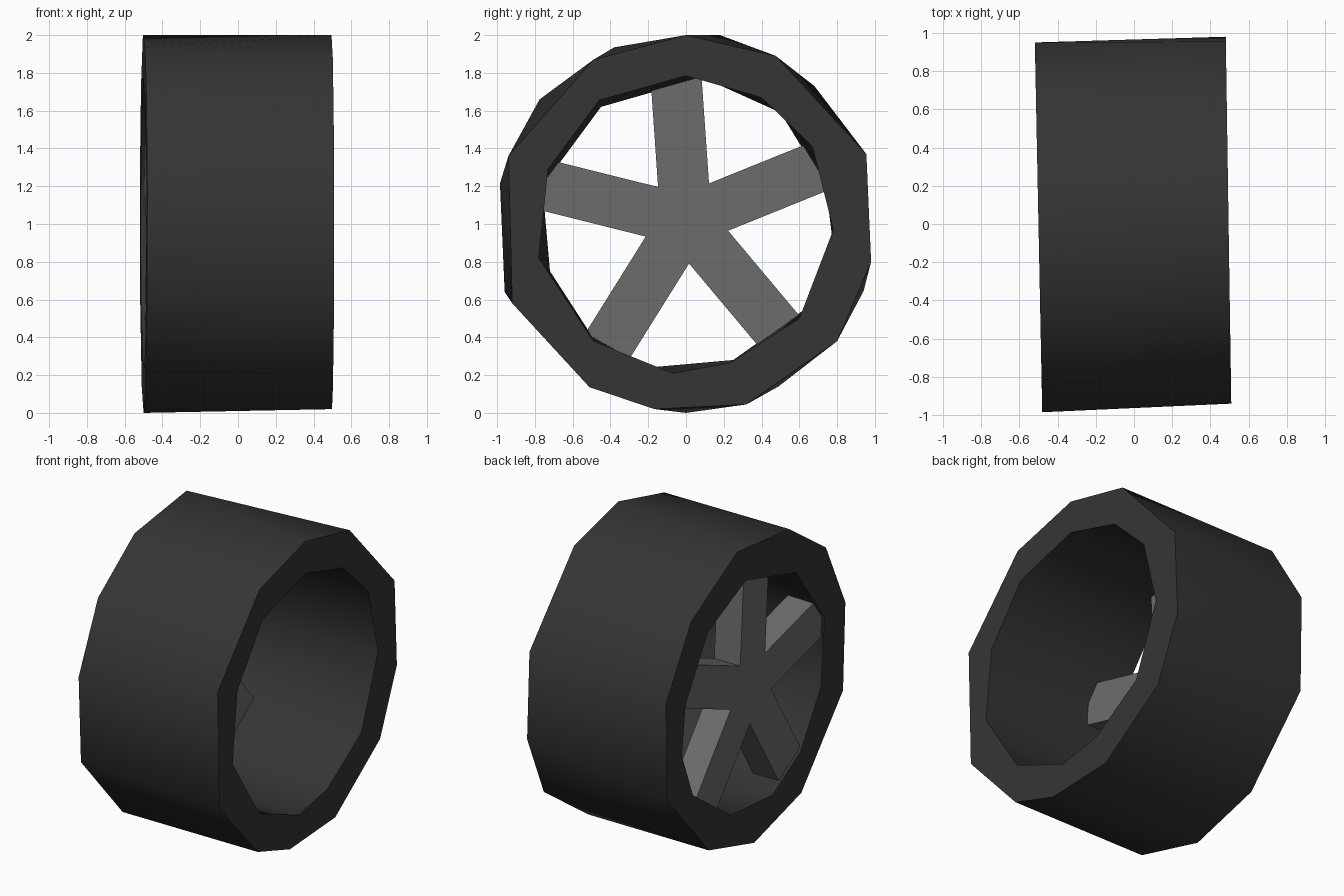
import bpy
import bmesh
from math import atan2, cos, sin, radians, dist

# Remove only the default cube
default_cube = bpy.data.objects.get("Cube")
if default_cube:
    bpy.data.objects.remove(default_cube, do_unlink=True)


def make_material(name, value):
    material = bpy.data.materials.new(name)
    colour = (value, value, value, 1)
    material.diffuse_color = colour
    material.use_nodes = True
    shader = material.node_tree.nodes["Principled BSDF"]
    shader.inputs["Base Color"].default_value = colour
    return material


def finish_object(name, bm, material, smooth_angle=None):
    bmesh.ops.recalc_face_normals(bm, faces=bm.faces)
    mesh = bpy.data.meshes.new(name)
    bm.to_mesh(mesh)
    bm.free()
    mesh.materials.append(material)
    part = bpy.data.objects.new(name, mesh)
    bpy.context.collection.objects.link(part)
    if smooth_angle:
        bpy.ops.object.select_all(action="DESELECT")
        part.select_set(True)
        bpy.context.view_layer.objects.active = part
        bpy.ops.object.shade_smooth_by_angle(angle=radians(smooth_angle))
    return part


def slanted_x(base, slope, y):
    # The wheel is turned very slightly about the vertical
    return base - slope * y


def add_loop(bm, profile, base, slope):
    # Sorted by angle around the axle so that loops line up
    ordered = sorted(profile, key=lambda p: atan2(p[1] - 1, p[0]))
    return [bm.verts.new((slanted_x(base, slope, y), y, z)) for y, z in ordered]


def join_loops(bm, first, second):
    # Triangle band between two closed loops, always using the shorter diagonal
    def flat_gap(a, b):
        return dist(a.co.yz, b.co.yz)

    start = min(range(len(second)), key=lambda k: flat_gap(first[0], second[k]))
    second = second[start:] + second[:start]
    n, m = len(first), len(second)
    i = j = 0
    while i < n or j < m:
        a, b = first[i % n], second[j % m]
        next_a, next_b = first[(i + 1) % n], second[(j + 1) % m]
        if j == m or (i < n and flat_gap(next_a, b) <= flat_gap(a, next_b)):
            bm.faces.new((a, next_a, b))
            i += 1
        else:
            bm.faces.new((a, next_b, b))
            j += 1


rubber = make_material("dark rubber", 0.035)
metal = make_material("grey metal", 0.15)

# Tyre: an uneven eleven-sided ring, each profile given as (y, z)
outer_open = [(0, 2), (.475, 1.89), (.955, 1.37), (.98, .8), (.8, .38), (.32, .045),
              (-.165, .02), (-.51, .135), (-.92, .58), (-.94, 1.36), (-.49, 1.87)]
outer_spoked = [(.18, 2), (.68, 1.73), (.95, 1.29), (.94, .645), (.49, .14), (0, 0),
                (-.51, .135), (-.96, .64), (-.985, 1.215), (-.775, 1.66), (-.38, 1.935)]
inner_open = [(0, 1.785), (.4, 1.67), (.67, 1.41), (.78, .97), (.6, .5), (.235, .265),
              (-.07, .21), (-.49, .38), (-.78, .82), (-.73, 1.29), (-.46, 1.655)]
inner_spoked = [(.09, 1.775), (.5, 1.59), (.74, 1.2), (.78, .88), (.66, .57), (.25, .28),
                (-.2, .24), (-.5, .41), (-.72, .75), (-.76, 1.2), (-.45, 1.62)]

bm = bmesh.new()
open_rim = add_loop(bm, outer_open, .495, .015)
spoked_rim = add_loop(bm, outer_spoked, -.5, .02)
open_hole = add_loop(bm, inner_open, .495, .015)
spoked_hole = add_loop(bm, inner_spoked, -.5, .02)
join_loops(bm, open_rim, spoked_rim)
join_loops(bm, spoked_rim, spoked_hole)
join_loops(bm, spoked_hole, open_hole)
join_loops(bm, open_hole, open_rim)
finish_object("tyre", bm, rubber, 60)

# Spokes: one five-armed star plate whose arms end inside the tyre wall
half_width, reach, notch = .135, .83, .23
star = []
for arm in range(5):
    angle = radians(94 + 72 * arm)
    for side in (-1, 1):
        star.append((reach * cos(angle) - side * half_width * sin(angle),
                     1.02 + reach * sin(angle) + side * half_width * cos(angle)))
    between = angle + radians(36)
    star.append((notch * cos(between), 1.02 + notch * sin(between)))

bm = bmesh.new()
front = [bm.verts.new((slanted_x(-.48, .02, y), y, z)) for y, z in star]
plate = bm.faces.new(front)
extruded = bmesh.ops.extrude_face_region(bm, geom=[plate], use_keep_orig=True)
moved = [v for v in extruded["geom"] if isinstance(v, bmesh.types.BMVert)]
bmesh.ops.translate(bm, verts=moved, vec=(.19, 0, 0))
finish_object("spokes", bm, metal)
